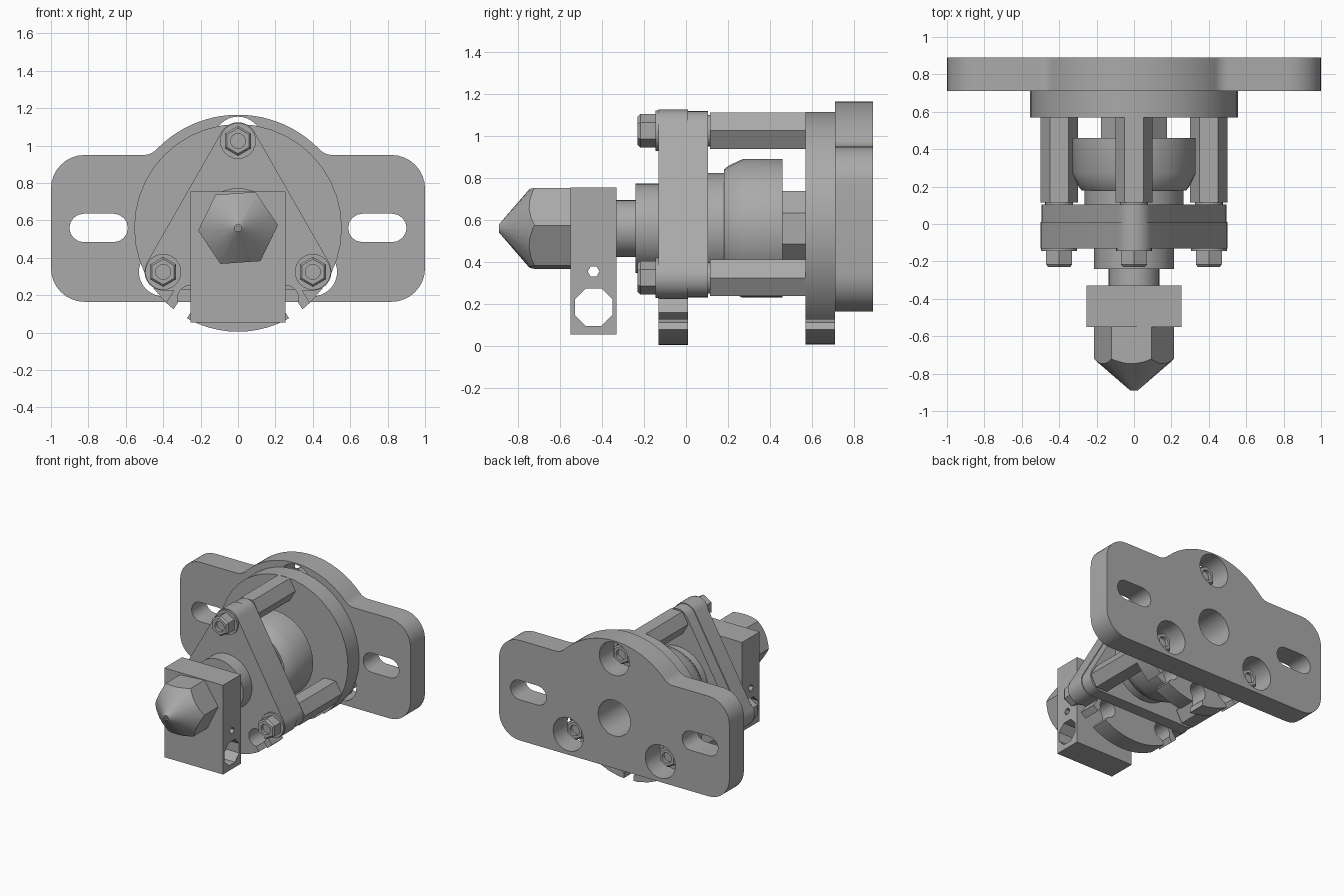
import bpy, bmesh
from math import sin, cos, pi, radians, hypot, atan2
from mathutils import Matrix

if "Cube" in bpy.data.objects:
    bpy.data.objects.remove(bpy.data.objects["Cube"])

metal = bpy.data.materials.new("grey_metal")
metal.use_nodes = True
GREY = (0.4, 0.4, 0.4, 1)
metal.diffuse_color = GREY
metal.node_tree.nodes["Principled BSDF"].inputs["Base Color"].default_value = GREY

AXIS = 0.56                                   # height of the main axis
BOLTS = [(0, 1.025), (-0.4, 0.325), (0.4, 0.325)]
FLANGE_R = 0.555


def finish(name, bm):
    bmesh.ops.recalc_face_normals(bm, faces=bm.faces)
    me = bpy.data.meshes.new(name)
    bm.to_mesh(me)
    bm.free()
    me.materials.append(metal)
    ob = bpy.data.objects.new(name, me)
    bpy.context.collection.objects.link(ob)
    return ob


def lathe(name, profile, n=32, cx=0, cz=AXIS, rot=0):
    """Turned or prismatic part along y; profile is (y, radius) pairs."""
    bm = bmesh.new()
    rings = [[bm.verts.new((cx + r * cos(rot + 2 * pi * i / n), y,
                            cz + r * sin(rot + 2 * pi * i / n)))
              for i in range(n)] for y, r in profile]
    for a, b in zip(rings, rings[1:]):
        for i in range(n):
            j = (i + 1) % n
            bm.faces.new((a[i], a[j], b[j], b[i]))
    bm.faces.new(rings[0])
    bm.faces.new(rings[-1])
    return finish(name, bm)


def plate(name, outline, y0, y1):
    """Outline of (x, z) points given thickness along y."""
    bm = bmesh.new()
    face = bm.faces.new([bm.verts.new((x, y0, z)) for x, z in outline])
    out = bmesh.ops.extrude_face_region(bm, geom=[face])["geom"]
    moved = [v for v in out if isinstance(v, bmesh.types.BMVert)]
    bmesh.ops.translate(bm, verts=moved, vec=(0, y1 - y0, 0))
    return finish(name, bm)


def arc(cx, cz, r, a0, a1, n=8):
    return [(cx + r * cos(radians(a0 + (a1 - a0) * i / n)),
             cz + r * sin(radians(a0 + (a1 - a0) * i / n))) for i in range(n + 1)]


def combine(ob, tools, operation="DIFFERENCE"):
    for tool in tools:
        mod = ob.modifiers.new("cut", "BOOLEAN")
        mod.operation, mod.solver, mod.object = operation, "EXACT", tool
    graph = bpy.context.evaluated_depsgraph_get()
    me = bpy.data.meshes.new_from_object(ob.evaluated_get(graph))
    ob.modifiers.clear()
    ob.data = me
    for tool in tools:
        bpy.data.objects.remove(tool)


def keyhole(angle, y0, y1):
    """Cutter for a round clip notch opening at the rim."""
    cx, cz = 0.455 * cos(radians(angle)), AXIS + 0.455 * sin(radians(angle))
    pts = arc(cx, cz, 0.07, angle + 38, angle + 322, 16)
    dx, dz = 0.25 * cos(radians(angle)), 0.25 * sin(radians(angle))
    pts += [(pts[-1][0] + dx, pts[-1][1] + dz), (pts[0][0] + dx, pts[0][1] + dz)]
    return plate("cutter", pts, y0, y1)


def triangle(r):
    """Rounded triangle around the three bolts."""
    tilt = 90 - math_angle
    (tx, tz), (lx, lz), (rx, rz) = BOLTS
    return (arc(tx, tz, r, tilt, 180 - tilt) + arc(lx, lz, r, 180 - tilt, 270)
            + arc(rx, rz, r, 270, 360 + tilt))


math_angle = atan2(0.7, 0.4) * 180 / pi

# Mounting plate: wide rounded ears with a domed top
FILLET, DOME, TOP, LOW, CORNER = 0.1, 0.605, 0.95, 0.165, 0.18
fz = TOP + FILLET
fx = ((DOME + FILLET) ** 2 - (fz - AXIS) ** 2) ** 0.5
join = atan2(fz - AXIS, fx) * 180 / pi
half = (arc(1 - CORNER, LOW + CORNER, CORNER, -90, 0)
        + arc(1 - CORNER, TOP - CORNER, CORNER, 0, 90)
        + arc(fx, fz, FILLET, 270, 180 + join)
        + arc(0, AXIS, DOME, join, 90, 14)[1:])
mount = plate("mounting_plate", half + [(-x, z) for x, z in half[-2::-1]], 0.71, 0.89)
cuts = [lathe("cutter", [(0.6, 0.14), (1, 0.14)])]
for side in (-1, 1):
    slot = (arc(side * 0.745 + 0.08, AXIS, 0.076, -90, 90)
            + arc(side * 0.745 - 0.08, AXIS, 0.076, 90, 270))
    cuts.append(plate("cutter", slot, 0.6, 1))
cuts += [lathe("cutter", [(0.6, 0.13), (1, 0.13)], 32, x, z) for x, z in BOLTS]
combine(mount, cuts)

# Round flange with three clip notches
flange = lathe("round_flange", [(0.57, FLANGE_R), (0.71, FLANGE_R)], 40)
combine(flange, [lathe("cutter", [(0.5, 0.14), (0.8, 0.14)])]
        + [keyhole(a, 0.5, 0.8) for a in (236, 270, 304)])

# Triangular carrier plate with a lower notched tail
front = plate("front_triangle_plate", triangle(0.1), -0.13, 0.01)
tail = plate("tail", arc(0, AXIS, FLANGE_R, 226, 314, 16) + [(0.28, 0.32), (-0.28, 0.32)],
             -0.13, 0.01)
combine(front, [tail], "UNION")
combine(front, [keyhole(a, -0.3, 0.2) for a in (236, 304)])
plate("rear_triangle_plate", triangle(0.094), 0.01, 0.105)

# Standoffs, washers, nuts and bolt ends at each corner
for i, (x, z) in enumerate(BOLTS):
    tag = ("top", "right", "left")[i]
    lathe(tag + "_spacer", [(0.1, 0.075), (0.125, 0.075)], 24, x, z)
    lathe(tag + "_standoff", [(0.115, 0.1), (0.575, 0.1)], 6, x, z)
    for place, y, d in (("front", -0.13, -1), ("back", 0.71, 1)):
        name = tag + "_" + place
        lathe(name + "_washer", [(y, 0.096), (y + d * 0.015, 0.096)], 24, x, z)
        nut = lathe(name + "_nut", [(y, 0.08), (y + d * 0.087, 0.08),
                                    (y + d * 0.1, 0.068)], 6, x, z, pi / 6)
        combine(nut, [lathe("cutter", [(y + d * 0.075, 0.04), (y + d * 0.2, 0.04)],
                            16, x, z)])

# Heat break, barrel and rear body along the axis
lathe("neck", [(-0.34, 0.135), (-0.2, 0.135)])
lathe("barrel", [(-0.24, 0.213), (0.05, 0.213)])
lathe("collar", [(0.05, 0.265), (0.2, 0.265)])
lathe("rear_body", [(0.18, 0.28), (0.205, 0.3), (0.27, 0.33), (0.46, 0.33)])
lathe("rear_stub", [(0.45, 0.192), (0.575, 0.192)], 8, rot=pi / 8)

# Heater block with cross holes
block = plate("heater_block", [(-0.255, 0.055), (0.255, 0.055), (0.255, 0.755),
                               (-0.255, 0.755)], -0.55, -0.33)
cross = [lathe("cutter", [(-0.5, 0.097), (0.5, 0.097)], 8, -0.44, 0.185, pi / 8),
         lathe("cutter", [(-0.5, 0.028), (0.5, 0.028)], 6, -0.44, 0.355)]
for c in cross:
    c.data.transform(Matrix.Rotation(pi / 2, 4, "Z"))
combine(block, cross)

# Hexagonal nozzle trimmed by a cone
nozzle = lathe("nozzle", [(-0.95, 0.214), (-0.54, 0.214)], 6, rot=radians(4))
combine(nozzle, [lathe("cutter", [(-0.89, 0.02), (-0.7, 0.24), (-0.5, 0.3)], 24)],
        "INTERSECT")
combine(nozzle, [lathe("cutter", [(-1, 0.01), (-0.8, 0.01)], 12)])

# Smooth shading with sharp edges kept
for ob in bpy.context.collection.objects:
    if ob.type == "MESH" and metal.name in ob.data.materials:
        bpy.ops.object.select_all(action="DESELECT")
        ob.select_set(True)
        bpy.context.view_layer.objects.active = ob
        bpy.ops.object.shade_smooth_by_angle(angle=radians(30))
